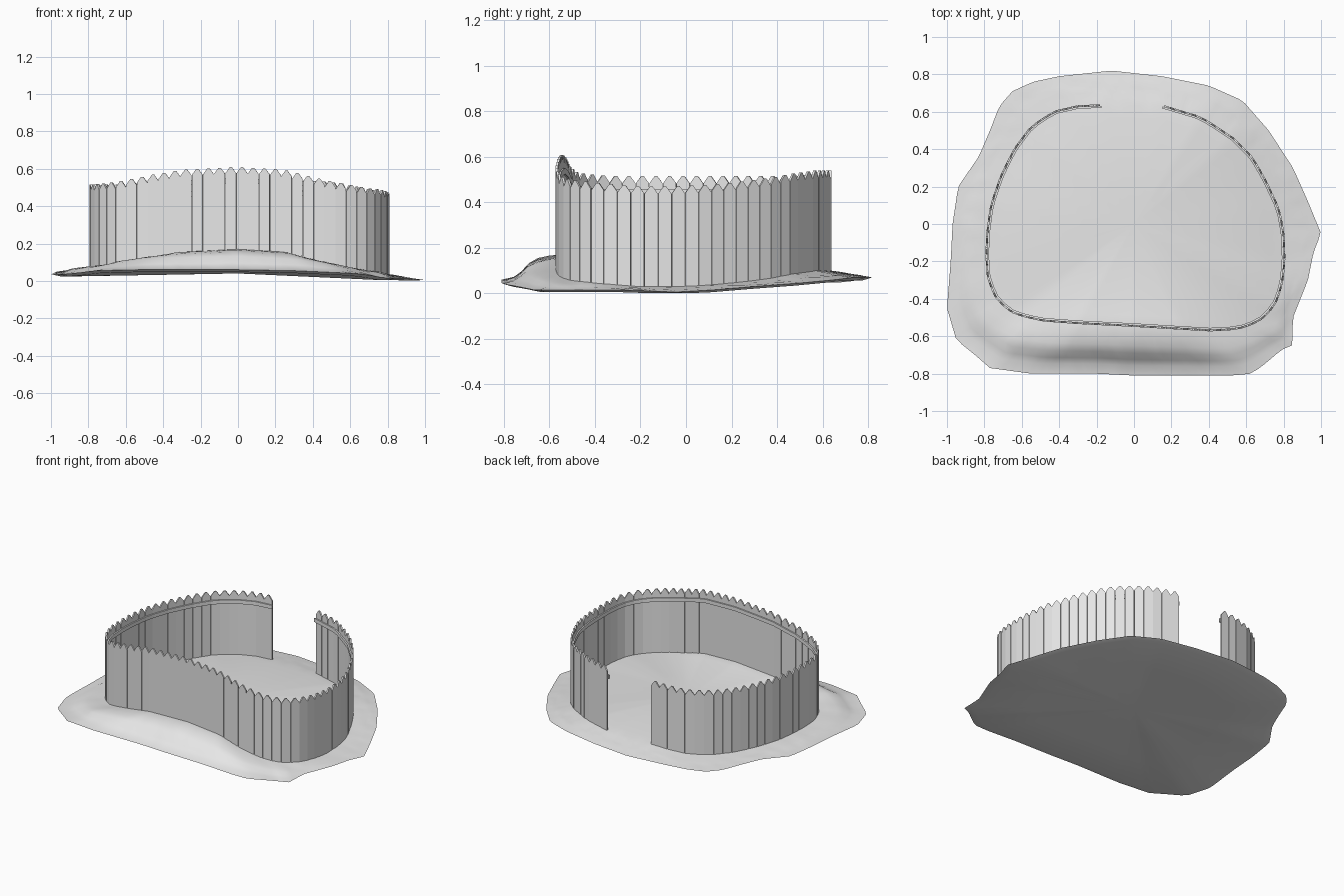
import bpy, bmesh, math, random
from mathutils import Vector

random.seed(4)
if "Cube" in bpy.data.objects:
    bpy.data.objects.remove(bpy.data.objects["Cube"], do_unlink=True)

PLANK_COUNT = 73
PLANK_HEIGHT = 0.44
PLANK_DEPTH = 0.01
RAIL_DROP = 0.085

# Fence foot line (x, y, ground height), from the gap around to the gap
FENCE = [Vector(p) for p in (
    (-.18, .635, .1), (-.3, .63, .095), (-.43, .6, .085), (-.55, .52, .08),
    (-.64, .4, .075), (-.71, .26, .075), (-.765, .1, .075), (-.785, -.05, .075),
    (-.79, -.18, .075), (-.78, -.3, .075), (-.73, -.41, .08), (-.64, -.48, .09),
    (-.5, -.515, .12), (-.3, -.53, .155), (0, -.545, .17), (.25, -.56, .155),
    (.42, -.57, .11), (.56, -.56, .08), (.67, -.52, .06), (.75, -.44, .05),
    (.79, -.33, .04), (.805, -.2, .03), (.8, -.05, .03), (.775, .08, .035),
    (.7, .24, .05), (.63, .36, .065), (.53, .46, .085), (.36, .57, .1),
    (.16, .63, .1))]

# Ragged outer edge of the ground
RIM = [Vector(p) for p in (
    (-.12, .82, .07), (-.4, .79, .07), (-.54, .76, .065), (-.65, .71, .06),
    (-.72, .63, .06), (-.77, .5, .06), (-.83, .36, .06), (-.94, .2, .05),
    (-.97, 0, .05), (-.98, -.2, .045), (-1, -.45, .035), (-.95, -.62, .035),
    (-.85, -.7, .045), (-.77, -.77, .055), (-.55, -.8, .06), (-.2, -.8, .06),
    (0, -.81, .06), (.3, -.81, .055), (.52, -.81, .045), (.63, -.8, .04),
    (.71, -.74, .03), (.79, -.67, .015), (.845, -.66, .015), (.85, -.5, .015),
    (.93, -.3, .015), (.96, -.15, .01), (1, -.05, .005), (.93, .12, .015),
    (.85, .3, .03), (.72, .5, .045), (.58, .66, .06), (.4, .74, .07),
    (.15, .79, .07))]


def make_material(name, colour):
    mat = bpy.data.materials.new(name)
    mat.use_nodes = True
    mat.diffuse_color = colour
    mat.node_tree.nodes["Principled BSDF"].inputs["Base Color"].default_value = colour
    return mat


GREY = make_material("pale grey", (0.8, 0.8, 0.8, 1))


def finish(name, bm, smooth=False):
    mesh = bpy.data.meshes.new(name)
    bm.to_mesh(mesh)
    bm.free()
    obj = bpy.data.objects.new(name, mesh)
    bpy.context.collection.objects.link(obj)
    mesh.materials.append(GREY)
    if smooth:
        bpy.ops.object.select_all(action='DESELECT')
        obj.select_set(True)
        bpy.context.view_layer.objects.active = obj
        bpy.ops.object.shade_smooth_by_angle(angle=math.radians(35))
    return obj


def resample(points, count):
    """Evenly spaced points along an open path."""
    spans = [(b - a).length for a, b in zip(points, points[1:])]
    total, result = sum(spans), []
    for i in range(count + 1):
        d, k = total * i / count, 0
        while k < len(spans) - 1 and d > spans[k]:
            d -= spans[k]
            k += 1
        result.append(points[k].lerp(points[k + 1], d / spans[k]))
    return result


def at_angle(loop, angle):
    """Where a ray from the centre meets a closed outline."""
    ray = Vector((math.cos(angle), math.sin(angle)))
    best = None
    for a, b in zip(loop, loop[1:] + loop[:1]):
        ca, cb = ray.cross(a.xy), ray.cross(b.xy)
        if ca * cb <= 0 and ca != cb:
            hit = a.lerp(b, ca / (ca - cb))
            if hit.xy.dot(ray) > 0 and (best is None or hit.xy.length > best.xy.length):
                best = hit
    return best


# Ground: rings from a mound in the middle, past the fence, over the rim
# and back along a nearly flat underside
def build_ground(segments=144):
    bm = bmesh.new()
    middle, under = Vector((0, 0, 0.13)), Vector((0, 0, 0.04))
    inner = (0.25, 0.5, 0.75, 0.9, 1)
    bank = ((0.2, 0.03), (0.4, 0.13), (0.55, 0.32), (0.68, 0.68), (0.8, 0.9), (1, 1))
    beneath = (0.95, 0.6, 0.3)
    rings = [[] for _ in range(len(inner) + len(bank) + len(beneath))]
    for s in range(segments):
        angle = math.tau * s / segments
        foot, edge = at_angle(FENCE, angle), at_angle(RIM, angle)
        # The front and left banks stay high, then step down to a flat margin
        step = max(0, math.cos(angle - math.radians(245))) ** 0.7
        spots = []
        for t in inner:
            p = middle.lerp(foot, t)
            p.z = middle.z + (foot.z - middle.z) * t * t
            spots.append(p)
        for t, drop in bank:
            p = foot.lerp(edge, t)
            p.z = foot.z + (edge.z - foot.z) * (t + (drop - t) * step)
            if t < 1:
                p.z += random.uniform(-0.002, 0.002)
            spots.append(p)
        low = edge - Vector((0, 0, min(edge.z, 0.012)))
        spots += [under.lerp(low, t) for t in beneath]
        for ring, p in zip(rings, spots):
            ring.append(bm.verts.new(p))
    top, bottom = bm.verts.new(middle), bm.verts.new(under)
    for s in range(segments):
        n = (s + 1) % segments
        bm.faces.new((top, rings[0][s], rings[0][n]))
        bm.faces.new((bottom, rings[-1][n], rings[-1][s]))
        for a, b in zip(rings, rings[1:]):
            bm.faces.new((a[s], b[s], b[n], a[n]))
    finish("ground", bm, smooth=True)


# Palisade: pointed planks set edge to edge along the foot line
def build_planks(path):
    bm = bmesh.new()
    for a, b in zip(path, path[1:]):
        along = (b - a).xy.to_3d()
        width = along.length * 0.97
        along.normalize()
        inward = Vector((-along.y, along.x, 0)) * PLANK_DEPTH / 2
        base = (a + b) / 2
        half, shoulder = width / 2, PLANK_HEIGHT - 0.032
        outline = ((-half, -0.004), (half, -0.004), (half, shoulder),
                   (half * 0.2, PLANK_HEIGHT), (-half * 0.2, PLANK_HEIGHT),
                   (-half, shoulder))
        sides = []
        for offset in (-inward, inward):
            sides.append([bm.verts.new(base + along * u + offset + Vector((0, 0, v)))
                          for u, v in outline])
        front, back = sides
        bm.faces.new(front)
        bm.faces.new(back[::-1])
        for i in range(len(outline)):
            j = (i + 1) % len(outline)
            bm.faces.new((front[j], front[i], back[i], back[j]))
    bmesh.ops.recalc_face_normals(bm, faces=bm.faces)
    finish("fence_planks", bm)


# Rail: a square bar swept along the inside of the planks near the top
def build_rail(path):
    bm = bmesh.new()
    sections = []
    for i, p in enumerate(path):
        along = path[min(i + 1, len(path) - 1)] - path[max(i - 1, 0)]
        along.z = 0
        along.normalize()
        inward = Vector((-along.y, along.x, 0))
        start = p + inward * PLANK_DEPTH * 0.4 + Vector((0, 0, PLANK_HEIGHT - RAIL_DROP))
        if i in (0, len(path) - 1):
            start += along * (0.006 if i else -0.006)
        sections.append([bm.verts.new(start + inward * d + Vector((0, 0, h)))
                         for d, h in ((0, 0), (0.01, 0), (0.01, 0.026), (0, 0.026))])
    for a, b in zip(sections, sections[1:]):
        for k in range(4):
            j = (k + 1) % 4
            bm.faces.new((a[k], a[j], b[j], b[k]))
    bm.faces.new(sections[0])
    bm.faces.new(sections[-1][::-1])
    bmesh.ops.recalc_face_normals(bm, faces=bm.faces)
    finish("fence_rail", bm)


foot_line = resample(FENCE, PLANK_COUNT)
build_ground()
build_planks(foot_line)
build_rail(foot_line)
